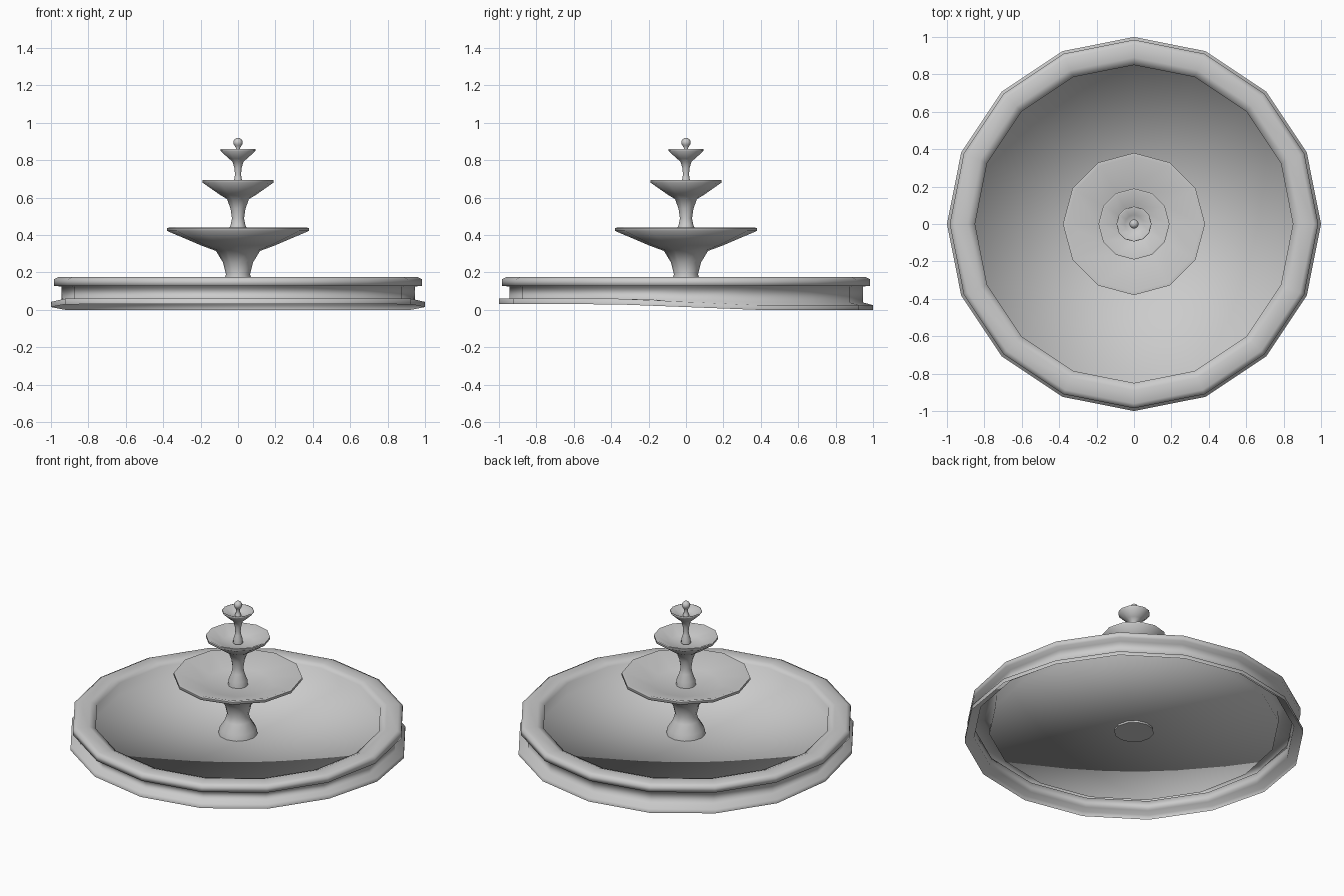
import bpy, bmesh
from math import sin, cos, pi, radians

if "Cube" in bpy.data.objects:
    bpy.data.objects.remove(bpy.data.objects["Cube"])


def lathe(name, profile, sides, ground=None, smooth_angle=80):
    """Revolve (radius, z) points around z; radius 0 becomes a single pole."""
    bm = bmesh.new()
    rings = []
    for i, (r, z) in enumerate(profile):
        if r == 0:
            rings.append([bm.verts.new((0, 0, z))] * sides)
            continue
        ring = []
        for k in range(sides):
            a = 2 * pi * k / sides
            x, y = r * cos(a), r * sin(a)
            lift = ground(i, y) if ground else 0
            ring.append(bm.verts.new((x, y, z + lift)))
        rings.append(ring)
    for lo, hi in zip(rings, rings[1:]):
        for k in range(sides):
            n = (k + 1) % sides
            corners = []
            for v in (lo[k], lo[n], hi[n], hi[k]):
                if v not in corners:
                    corners.append(v)
            bm.faces.new(corners)
    me = bpy.data.meshes.new(name)
    bm.to_mesh(me)
    bm.free()
    ob = bpy.data.objects.new(name, me)
    bpy.context.collection.objects.link(ob)
    bpy.ops.object.select_all(action='DESELECT')
    ob.select_set(True)
    bpy.context.view_layer.objects.active = ob
    bpy.ops.object.shade_smooth_by_angle(angle=radians(smooth_angle))
    return ob


# Basin: open-bottomed stepped foot, wall, overhanging rim, inner wall, floor
STEP_LIFT = [0.03, 0.035, 0.02]


def slope(i, y):
    """The foot is raised at the front and lower at the back."""
    if i >= len(STEP_LIFT):
        return 0
    t = min(1, max(0, (0.385 - y) / 0.77))
    return STEP_LIFT[i] * t


lathe("basin", [(1.0, 0.0), (1.0, 0.025), (0.945, 0.04),
                (0.945, 0.125), (0.985, 0.128), (0.985, 0.163),
                (0.96, 0.175), (0.89, 0.175), (0.85, 0.16),
                (0.855, 0.08), (0, 0.06)], 16, slope, 100)

# Three stacked bowls on flared stems, all one scaled profile
SHAPE = [(0, 0), (0.31, 0), (0.29, 0.12), (0.2, 0.26), (0.17, 0.36),
         (0.21, 0.52), (0.31, 0.68), (0.52, 0.755), (1, 0.955),
         (1, 0.995), (0.95, 1), (0.52, 0.87), (0, 0.83)]
TIERS = [("lower", 0.38, 0.05, 0.39), ("middle", 0.19, 0.375, 0.32),
         ("upper", 0.094, 0.65, 0.21)]
for label, radius, base, height in TIERS:
    lathe(label + "_bowl",
          [(r * radius, base + z * height) for r, z in SHAPE], 12)

# Finial: thin neck and ball
ball = [(0.025 * sin(a), 0.895 - 0.025 * cos(a))
        for a in (pi * k / 8 for k in range(2, 8))]
lathe("finial", [(0.022, 0.822), (0.014, 0.84), (0.011, 0.865)]
      + ball + [(0, 0.92)], 12)
